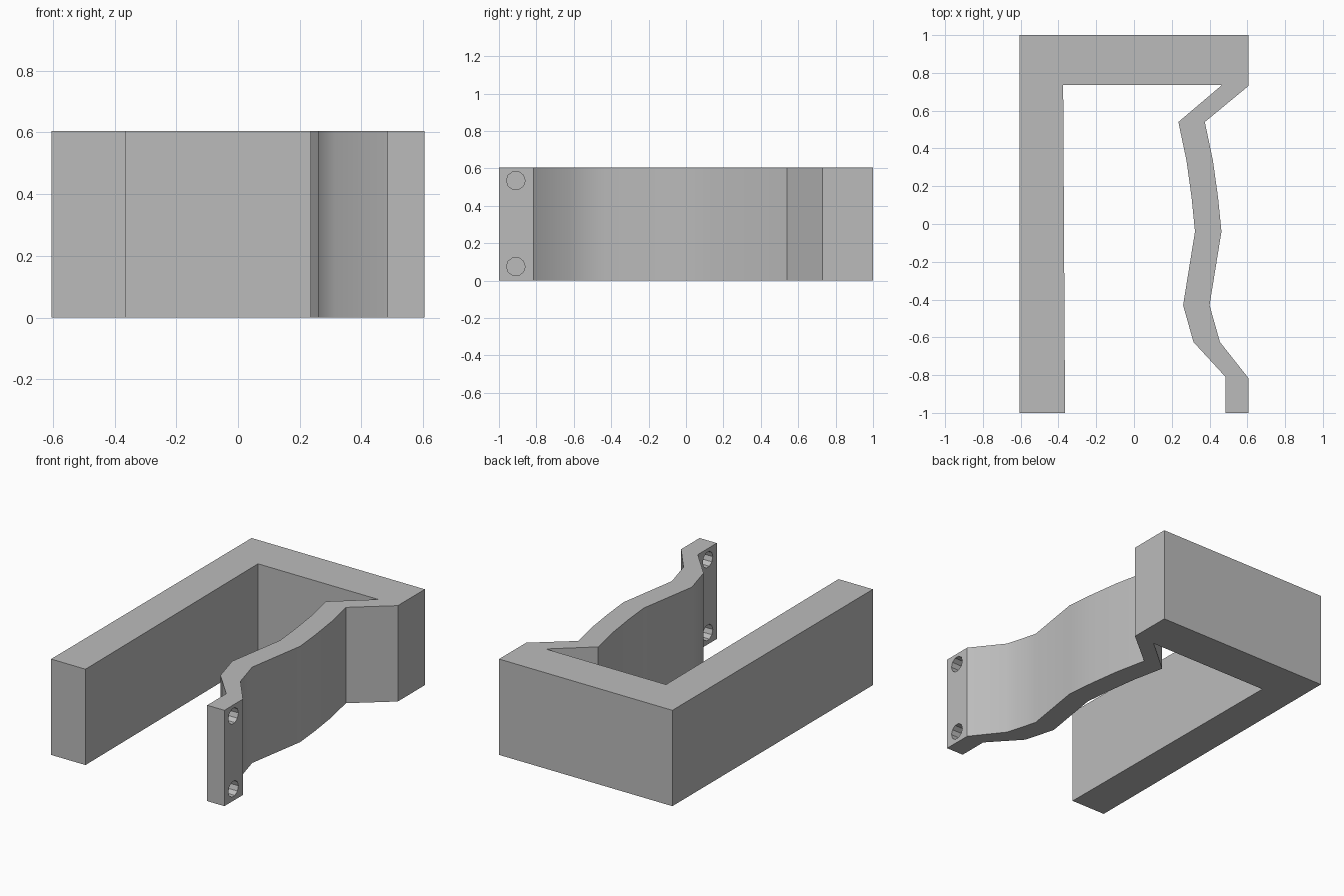
import bpy
import bmesh
import math
from mathutils import Matrix

HEIGHT = 0.605
ARM_WIDTH = 0.14

cube = bpy.data.objects.get("Cube")
if cube:
    bpy.data.objects.remove(cube, do_unlink=True)

# Single grey material
grey = bpy.data.materials.new("plain grey")
grey.use_nodes = True
colour = (0.5, 0.5, 0.5, 1)
grey.diffuse_color = colour
grey.node_tree.nodes["Principled BSDF"].inputs["Base Color"].default_value = colour


def add_object(name, bm):
    bmesh.ops.recalc_face_normals(bm, faces=bm.faces)
    mesh = bpy.data.meshes.new(name)
    bm.to_mesh(mesh)
    bm.free()
    mesh.materials.append(grey)
    obj = bpy.data.objects.new(name, mesh)
    bpy.context.collection.objects.link(obj)
    return obj


def extrude_outline(name, outline, height):
    bm = bmesh.new()
    base = bm.faces.new([bm.verts.new((x, y, 0)) for x, y in outline])
    top = bmesh.ops.extrude_face_region(bm, geom=[base], use_keep_orig=True)
    verts = [v for v in top["geom"] if isinstance(v, bmesh.types.BMVert)]
    bmesh.ops.translate(bm, verts=verts, vec=(0, 0, height))
    return add_object(name, bm)


# Outer side of the wavy arm, from the back corner to the front tab
arm_outer = [(0.605, 0.73), (0.375, 0.54), (0.418, 0.335), (0.445, 0.14),
             (0.463, -0.04), (0.4, -0.43), (0.455, -0.625), (0.605, -0.815)]
# Inner side is the same wave shifted sideways
arm_inner = [(x - ARM_WIDTH, y) for x, y in reversed(arm_outer[1:-1])]
tab = [(0.605, -1), (0.485, -1), (0.485, -0.81)]
frame = [(0.465, 0.735), (-0.375, 0.735), (-0.365, -1), (-0.605, -1),
         (-0.605, 1), (0.605, 1)]
body = extrude_outline("clip_body", arm_outer + tab + arm_inner + frame, HEIGHT)

# Two sideways screw holes through the front tab
bm = bmesh.new()
for z in (0.075, 0.535):
    bmesh.ops.create_cone(
        bm, cap_ends=True, segments=10, radius1=0.05, radius2=0.05, depth=0.3,
        matrix=Matrix.Translation((0.55, -0.91, z)) @ Matrix.Rotation(math.pi / 2, 4, "Y"))
cutter = add_object("hole_cutter", bm)
cutter.hide_render = True

cut = body.modifiers.new("screw holes", "BOOLEAN")
cut.operation = "DIFFERENCE"
cut.solver = "EXACT"
cut.object = cutter
bpy.ops.object.select_all(action="DESELECT")
body.select_set(True)
bpy.context.view_layer.objects.active = body
bpy.ops.object.modifier_apply(modifier=cut.name)
bpy.data.objects.remove(cutter, do_unlink=True)

# Smooth the wave, keep the corners crisp
bpy.ops.object.shade_smooth_by_angle(angle=math.radians(30))
